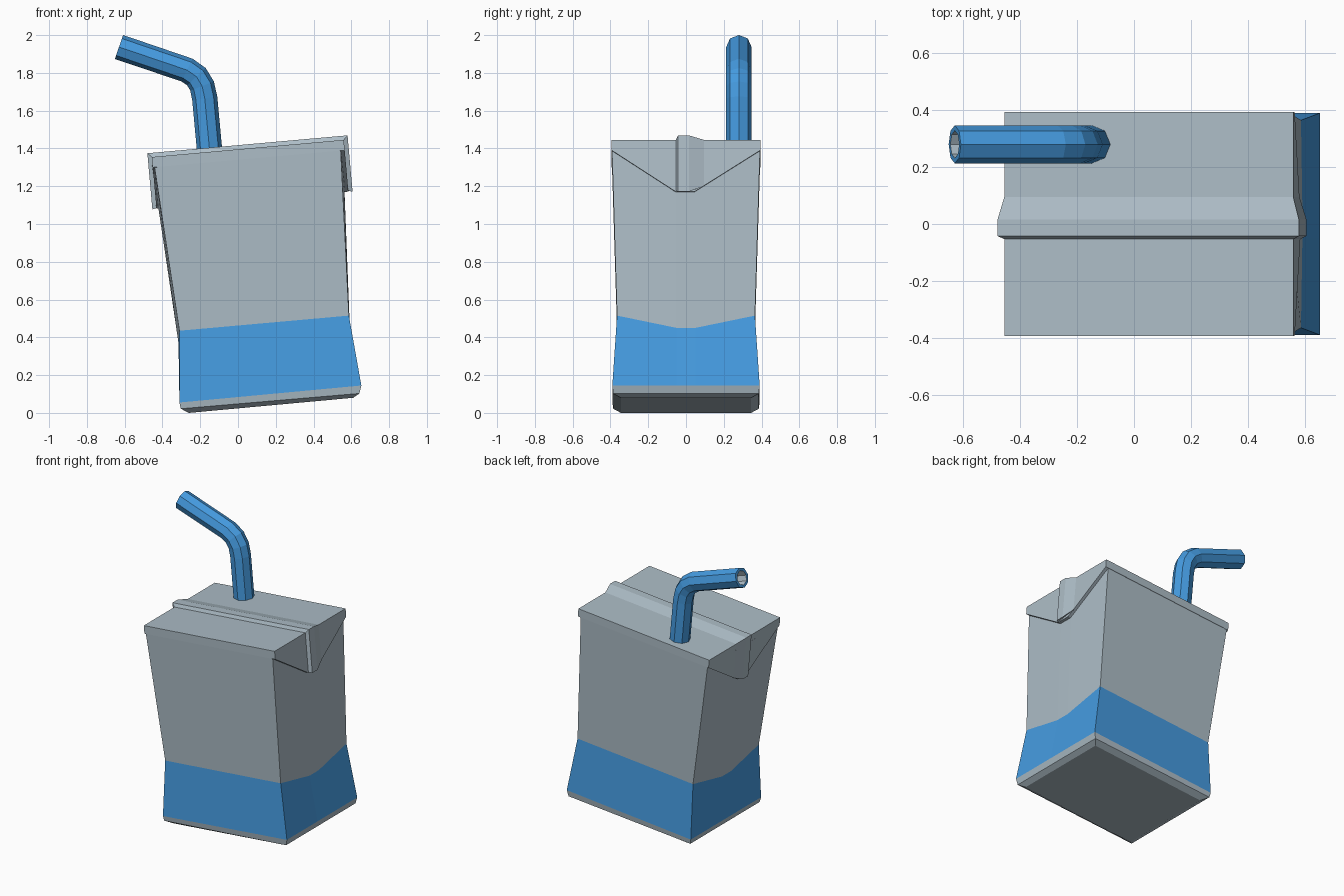
import bpy, bmesh, math
from mathutils import Vector

if "Cube" in bpy.data.objects:
    bpy.data.objects.remove(bpy.data.objects["Cube"])


def material(name, rgb):
    m = bpy.data.materials.new(name)
    m.diffuse_color = (*rgb, 1)
    m.use_nodes = True
    m.node_tree.nodes["Principled BSDF"].inputs["Base Color"].default_value = m.diffuse_color
    return m


GREY = material("carton grey", (0.42, 0.51, 0.57))
BLUE = material("bright blue", (0.06, 0.33, 0.75))
TILT = math.radians(-5.1)


def loft(name, rings, mats, rule=lambda band: 0, caps=True):
    """Skin a list of equal closed rings; rule gives each band's material."""
    bm = bmesh.new()
    vs = [[bm.verts.new(p) for p in r] for r in rings]
    n = len(rings[0])
    for b in range(len(rings) - 1):
        for i in range(n):
            j = (i + 1) % n
            f = bm.faces.new((vs[b][i], vs[b][j], vs[b + 1][j], vs[b + 1][i]))
            f.material_index = rule(b)
    if caps:
        bm.faces.new(vs[0][::-1]).material_index = rule(0)
        bm.faces.new(vs[-1]).material_index = rule(len(rings) - 2)
    bmesh.ops.recalc_face_normals(bm, faces=bm.faces[:])
    me = bpy.data.meshes.new(name)
    bm.to_mesh(me)
    bm.free()
    for m in mats:
        me.materials.append(m)
    ob = bpy.data.objects.new(name, me)
    bpy.context.collection.objects.link(ob)
    return ob


# Carton body: tilted levels with pinched waist and creased sides
def level(xl, zl, xr, zr, h, bulge=0.0, dip=0.0):
    m = 0.05
    return [(xl, -h, zl), (xr, -h, zr),
            (xr + bulge, -m, zr - dip), (xr + bulge, m, zr - dip),
            (xr, h, zr), (xl, h, zl),
            (xl - bulge, m, zl - dip), (xl - bulge, -m, zl - dip)]


levels = [
    level(-0.26, 0.0, 0.61, 0.08, 0.345),
    level(-0.303, 0.022, 0.643, 0.103, 0.385),
    level(-0.31, 0.055, 0.653, 0.145, 0.39),
    level(-0.31, 0.435, 0.587, 0.515, 0.365, 0.005, 0.065),
    level(-0.443, 1.31, 0.543, 1.40, 0.392, 0.012),
]
loft("carton_body", levels, [GREY, BLUE], lambda b: 1 if b == 2 else 0)

# Lid panel, in the tilted frame
L, W, T = 0.51, 0.394, 0.055
lid_parts = [loft("lid_panel",
                  [[(x, -W, -T), (x, W, -T), (x, W, 0), (x, -W, 0)] for x in (-L, L)],
                  [GREY])]

# Folded triangular ear flaps on both ends
flap = [(-W, 0), (-W, -T), (-0.055, -0.275), (0.045, -0.275), (W, -T), (W, 0)]
for side, s in (("left", -1), ("right", 1)):
    lid_parts.append(loft(side + "_ear_flap",
                          [[(s * x, y, z) for y, z in flap] for x in (0.486, L)], [GREY]))

# Folded seam running over the lid and down both flaps
seam = [(-0.056, -0.005, 0.27), (-0.042, 0.022, 0.277), (0.015, 0.022, 0.277),
        (0.095, 0.0, 0.245), (0.095, -0.005, 0.245)]
lid_parts.append(loft("lid_seam", [
    [(-L - h, y, -d) for y, h, d in seam],
    [(-L - h, y, h) for y, h, d in seam],
    [(L + h, y, h) for y, h, d in seam],
    [(L + h, y, -d) for y, h, d in seam]], [GREY]))
for ob in lid_parts:
    ob.rotation_euler = (0, TILT, 0)
    ob.location = (0.052, 0, 1.40)

# Bent octagonal straw with a hollow end
path = [Vector((x, 0.28, z)) for x, z in
        [(-0.144, 1.32), (-0.176, 1.665), (-0.19, 1.73), (-0.22, 1.78),
         (-0.27, 1.815), (-0.63, 1.937)]]


def straw_ring(i, r):
    t = (path[min(i + 1, 5)] - path[max(i - 1, 0)]).normalized()
    if 0 < i < 5:
        t = ((path[i + 1] - path[i]).normalized() + (path[i] - path[i - 1]).normalized()).normalized()
    side = Vector((0, 1, 0))
    up = t.cross(side)
    return [path[i] + r * (math.cos(a) * side + math.sin(a) * up)
            for a in (k * math.pi / 4 for k in range(8))]


rings = [straw_ring(i, 0.067) for i in range(6)]
rings += [straw_ring(5, 0.048), straw_ring(4, 0.048)]
loft("straw", rings, [BLUE, GREY], lambda b: 1 if b == 6 else 0)
